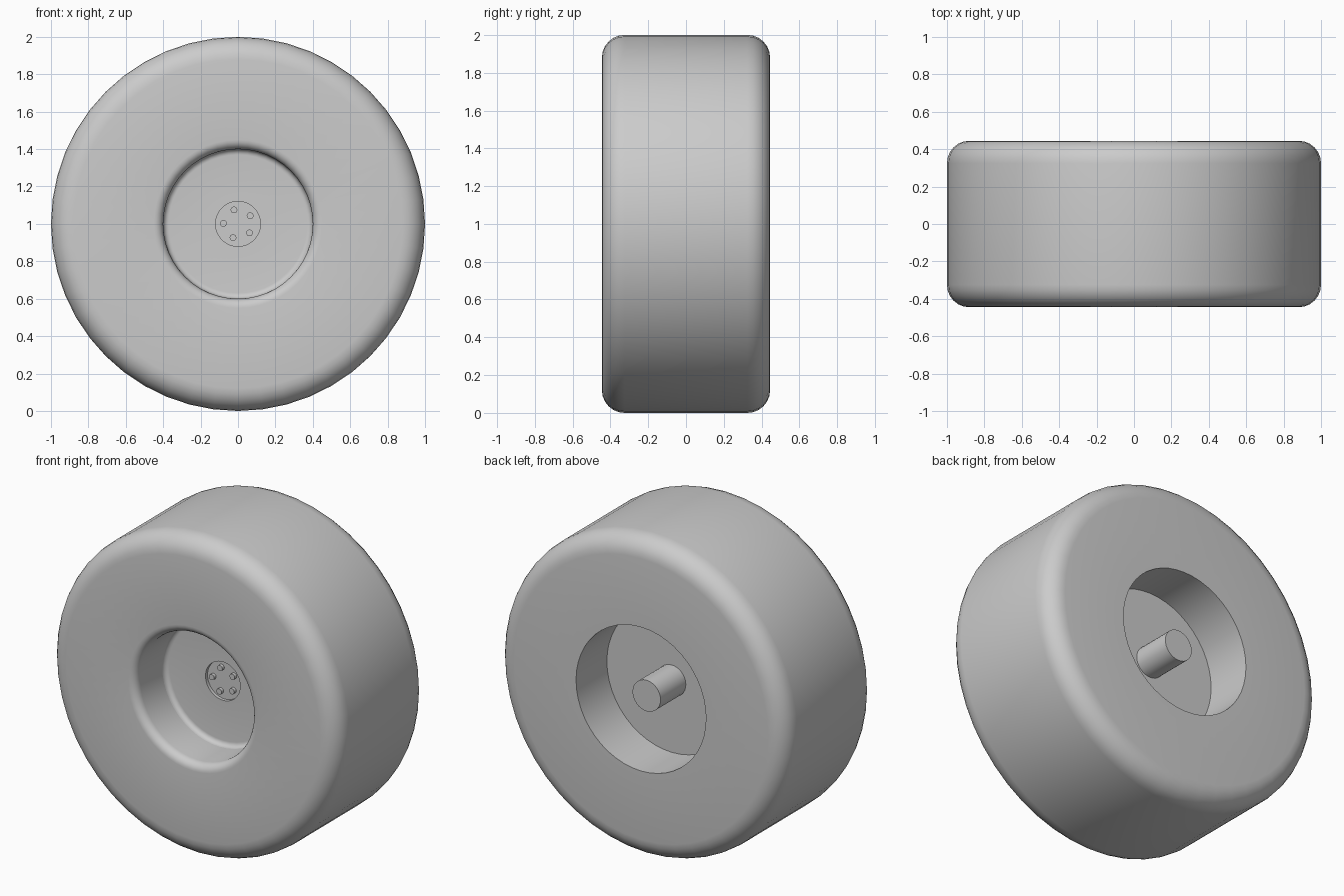
import bpy
import bmesh
from math import sin, cos, pi, radians

cube = bpy.data.objects.get("Cube")
if cube:
    bpy.data.objects.remove(cube, do_unlink=True)

grey = bpy.data.materials.new("plain_grey")
grey.use_nodes = True
colour = (0.6, 0.6, 0.6, 1)
grey.diffuse_color = colour
grey.node_tree.nodes["Principled BSDF"].inputs["Base Color"].default_value = colour

CENTRE_Z = 1.0
HALF_WIDTH = 0.445
FLOOR = -0.15       # front dish floor
POCKET = -0.13      # sunken hub face
REAR = 0.14         # rear recess floor


def arc(r, y, radius, start, end, steps=6):
    """Profile points (r, y) along a rounded corner."""
    angles = [radians(start + (end - start) * i / steps) for i in range(steps + 1)]
    return [(r + radius * cos(a), y + radius * sin(a)) for a in angles]


def lathe(name, profile, sides=48, x=0.0, z=CENTRE_Z):
    """Turn a profile of (r, y) points about an axis parallel to y."""
    bm = bmesh.new()
    rings = []
    for r, y in profile:
        rings.append([bm.verts.new((r * cos(2 * pi * k / sides), y,
                                    r * sin(2 * pi * k / sides)))
                      for k in range(sides)])
    for a, b in zip(rings, rings[1:]):
        for k in range(sides):
            n = (k + 1) % sides
            bm.faces.new((a[k], b[k], b[n], a[n]))
    bmesh.ops.remove_doubles(bm, verts=bm.verts, dist=1e-5)
    mesh = bpy.data.meshes.new(name)
    bm.to_mesh(mesh)
    bm.free()
    mesh.materials.append(grey)
    obj = bpy.data.objects.new(name, mesh)
    obj.location = (x, 0, z)
    bpy.context.collection.objects.link(obj)
    bpy.ops.object.select_all(action="DESELECT")
    obj.select_set(True)
    bpy.context.view_layer.objects.active = obj
    bpy.ops.object.shade_smooth_by_angle(angle=radians(30))
    return obj


# Tyre: front wall, rounded lip, side wall, tread and rear opening
tyre = [(0.40, FLOOR - 0.03)]
tyre += arc(0.45, -HALF_WIDTH + 0.05, 0.05, 180, 270)
tyre += arc(0.88, -HALF_WIDTH + 0.12, 0.12, -90, 0)
tyre += arc(0.88, HALF_WIDTH - 0.12, 0.12, 0, 90)
tyre += [(0.45, HALF_WIDTH), (0.45, REAR)]
lathe("tyre", tyre)

# Front dish with a sunken hub face and a filleted rim
dish = [(0, POCKET), (0.12, POCKET), (0.12, FLOOR)]
dish += arc(0.37, FLOOR - 0.03, 0.03, 90, 0)
lathe("front_dish", dish)

# Rear plate and axle stub
lathe("rear_plate", [(0.45, REAR), (0, REAR)])
lathe("axle_stub", [(0.097, REAR), (0.097, 0.39), (0, 0.39)], sides=32)

# Ring of five wheel bolts
for i in range(5):
    angle = radians(34 + 72 * i)
    lathe(f"wheel_bolt_{i + 1}",
          [(0, FLOOR), (0.018, FLOOR), (0.018, POCKET)], sides=16,
          x=0.078 * cos(angle), z=CENTRE_Z + 0.078 * sin(angle))
